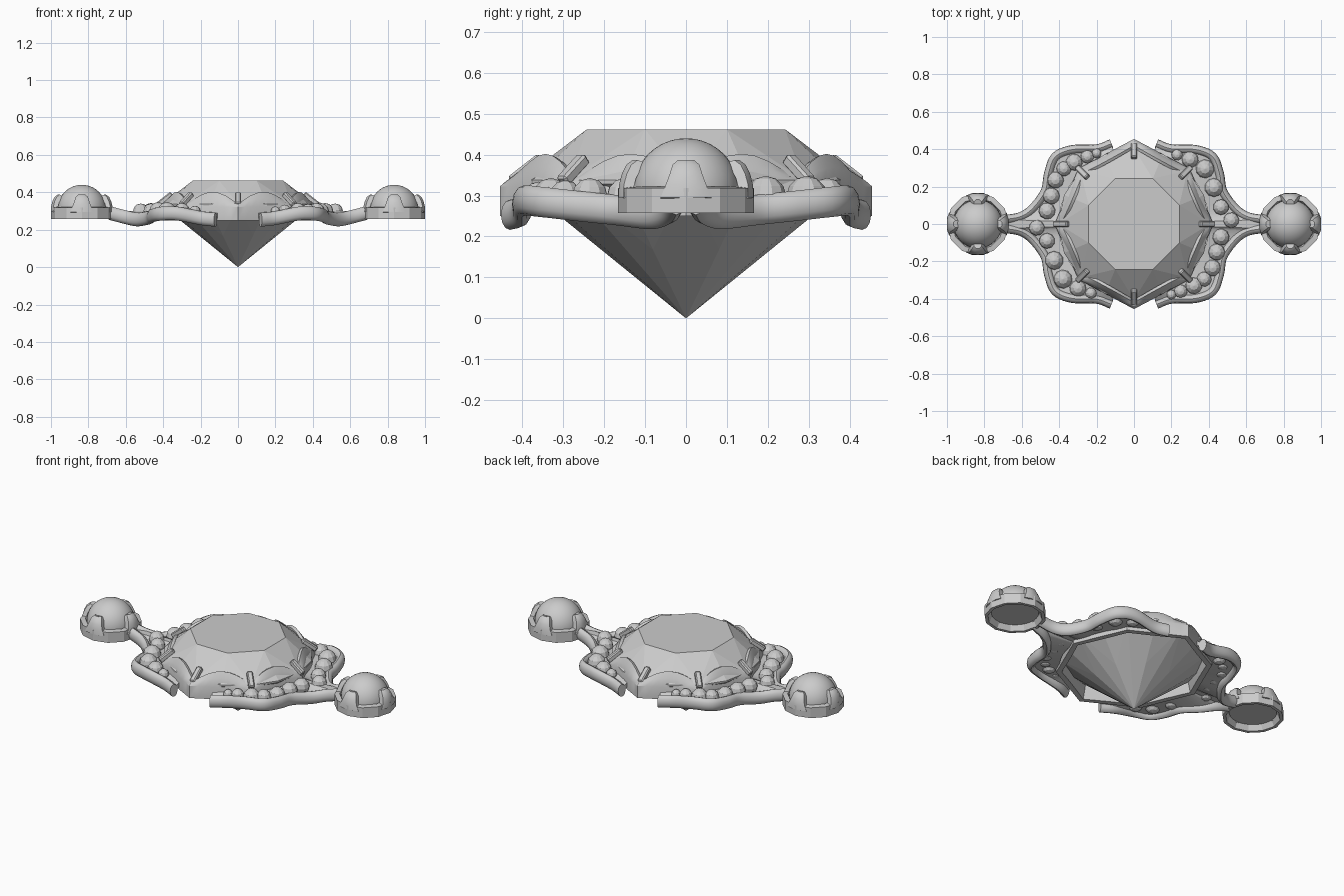
import bpy, bmesh, math
from mathutils import Vector, Matrix
from math import sin, cos, pi, radians

if "Cube" in bpy.data.objects:
    bpy.data.objects.remove(bpy.data.objects["Cube"])


def finish(name, bm, smooth=None):
    bmesh.ops.recalc_face_normals(bm, faces=bm.faces)
    me = bpy.data.meshes.new(name)
    bm.to_mesh(me)
    bm.free()
    ob = bpy.data.objects.new(name, me)
    bpy.context.collection.objects.link(ob)
    if smooth:
        bpy.context.view_layer.objects.active = ob
        ob.select_set(True)
        bpy.ops.object.shade_smooth_by_angle(angle=radians(smooth))
        ob.select_set(False)
    return ob


def loft(bm, rings, close_path=False, caps=True):
    """Skin a row of closed cross-sections."""
    vr = [[bm.verts.new(p) for p in r] for r in rings]
    n, m = len(vr), len(vr[0])
    for i in range(n if close_path else n - 1):
        a, b = vr[i], vr[(i + 1) % n]
        for j in range(m):
            k = (j + 1) % m
            bm.faces.new((a[j], a[k], b[k], b[j]))
    if caps and not close_path:
        bm.faces.new(vr[0])
        bm.faces.new(vr[-1])


def polar(r, a, z, cx=0.0):
    return Vector((cx + r * cos(a), r * sin(a), z))


def spline(pts, steps):
    """Catmull-Rom through the points."""
    p = [Vector(q) for q in pts]
    p = [2 * p[0] - p[1]] + p + [2 * p[-1] - p[-2]]
    out = []
    for i in range(1, len(p) - 2):
        a, b, c, d = p[i - 1:i + 3]
        for s in range(steps):
            t = s / steps
            out.append(0.5 * (2 * b + (c - a) * t + (2 * a - 5 * b + 4 * c - d) * t * t
                              + (3 * b - a - 3 * c + d) * t ** 3))
    return out + [p[-2]]


# centre stone: brilliant cut from the hull of its facet corners
bm = bmesh.new()
bm.verts.new((0, 0, 0))
for k in range(8):
    a, h = k * pi / 4, pi / 8
    bm.verts.new(polar(0.262, a + h, 0.462))
    bm.verts.new(polar(0.325, a, 0.395))
    bm.verts.new(polar(0.21, a + h, 0.167))
for k in range(16):
    for z in (0.328, 0.338):
        bm.verts.new(polar(0.405, k * pi / 8, z))
bmesh.ops.convex_hull(bm, input=bm.verts)
bmesh.ops.dissolve_limit(bm, angle_limit=radians(1), verts=bm.verts, edges=bm.edges)
finish("centre_stone", bm)

# octagonal bezel with an arched lip between the claws
radii = [0.425, 0.42, 0.455, 0.42] * 2
corners = [polar(r, k * pi / 4, 0) for k, r in enumerate(radii)]
bm = bmesh.new()
rings = []
for k in range(8):
    for s in range(8):
        t = s / 8
        p = corners[k].lerp(corners[(k + 1) % 8], t)
        R, a, w = p.length, math.atan2(p.y, p.x), sin(pi * t)
        prof = [(R, 0.25), (R, 0.322), (R - 0.015, 0.335 + 0.035 * w),
                (R - 0.035, 0.338 + 0.064 * w), (R - 0.05, 0.335 + 0.06 * w),
                (R - 0.045, 0.31), (R - 0.03, 0.25)]
        rings.append([polar(r, a, z) for r, z in prof])
loft(bm, rings, close_path=True)
finish("bezel", bm, 35)

# claws on the bezel corners
bm = bmesh.new()
for k in range(8):
    m = (Matrix.Rotation(k * pi / 4, 4, 'Z') @ Matrix.Translation((0.39, 0, 0.362))
         @ Matrix.Rotation(radians(38), 4, 'Y') @ Matrix.Diagonal((0.095, 0.032, 0.03, 1)))
    bmesh.ops.create_cube(bm, size=1, matrix=m)
bmesh.ops.bevel(bm, geom=bm.edges[:], offset=0.006, segments=1, affect='EDGES')
finish("bezel_claws", bm)

# wavy side rails, one per quarter
rail = spline([(0.12, 0.43, 0.253), (0.20, 0.402, 0.262), (0.33, 0.398, 0.287),
               (0.42, 0.36, 0.285), (0.457, 0.27, 0.275), (0.475, 0.175, 0.265),
               (0.54, 0.085, 0.255), (0.605, 0.04, 0.268), (0.69, 0.024, 0.29)], 5)
bm = bmesh.new()
for sx in (1, -1):
    for sy in (1, -1):
        rings = []
        for i, p in enumerate(rail):
            t = rail[min(i + 1, len(rail) - 1)] - rail[max(i - 1, 0)]
            n = Vector((t.y, -t.x, 0)).normalized()
            ring = []
            for j in range(12):
                a = j * pi / 6
                q = p + n * 0.024 * cos(a) + Vector((0, 0, 0.037 * sin(a)))
                ring.append(Vector((q.x * sx, q.y * sy, q.z)))
            rings.append(ring)
        loft(bm, rings)
finish("side_rails", bm, 40)

# floor plates between the bezel and the rails
bm = bmesh.new()
for sx in (1, -1):
    half = [Vector((p.x, p.y, p.z)) for p in rail]
    path = half + [Vector((p.x, -p.y, p.z)) for p in reversed(half)]
    rings = []
    for p in path:
        a = math.atan2(p.y, p.x)
        q = polar(0.40, a, 0.285)
        sec = [Vector((p.x, p.y, p.z + 0.012)), q + Vector((0, 0, 0.012)),
               q - Vector((0, 0, 0.015)), Vector((p.x, p.y, p.z - 0.015))]
        rings.append([Vector((v.x * sx, v.y, v.z)) for v in sec])
    loft(bm, rings)
finish("floor_plates", bm)

# small accent stones; the second side is the first turned half way round
accents = [(-0.20, 0.378, 0.026), (-0.25, 0.36, 0.036), (-0.32, 0.33, 0.045),
           (-0.375, 0.295, 0.04), (-0.42, 0.235, 0.045), (-0.442, 0.15, 0.045),
           (-0.465, 0.07, 0.045), (-0.52, -0.02, 0.042), (-0.465, -0.09, 0.042),
           (-0.427, -0.195, 0.05), (-0.38, -0.295, 0.05), (-0.30, -0.345, 0.045),
           (-0.23, -0.37, 0.03)]
bm = bmesh.new()
for s in (1, -1):
    for i, (x, y, r) in enumerate(accents):
        m = Matrix.Translation((x * s, y * s, 0.298)) @ Matrix.Rotation(i * 0.7, 4, 'Z')
        bmesh.ops.create_uvsphere(bm, u_segments=10, v_segments=6, radius=r, matrix=m)
finish("accent_stones", bm)

# end settings: domed pearl, faceted cup and four claws
for side, cx in (("left", -0.835), ("right", 0.835)):
    bm = bmesh.new()
    bmesh.ops.create_uvsphere(bm, u_segments=32, v_segments=20, radius=0.13,
                              matrix=Matrix.Translation((cx, 0, 0.31)))
    cut = bmesh.ops.bisect_plane(bm, geom=bm.verts[:] + bm.edges[:] + bm.faces[:],
                                 plane_co=(0, 0, 0.287), plane_no=(0, 0, -1), clear_outer=True)
    bmesh.ops.holes_fill(bm, edges=[e for e in bm.edges if e.is_boundary])
    finish(side + "_pearl", bm, 40)

    bm = bmesh.new()
    prof = [(0.166, 0.257), (0.166, 0.318), (0.138, 0.322), (0.128, 0.30), (0.148, 0.257)]
    loft(bm, [[polar(r, k * pi / 6, z, cx) for r, z in prof] for k in range(12)],
         close_path=True)
    finish(side + "_cup", bm)

    bm = bmesh.new()
    outer = [(0.165, 0.295, 0.062), (0.164, 0.325, 0.05), (0.157, 0.352, 0.04),
             (0.146, 0.375, 0.033), (0.130, 0.387, 0.02)]
    for k in range(4):
        rot = Matrix.Translation((cx, 0, 0)) @ Matrix.Rotation(k * pi / 2, 4, 'Z')
        loft(bm, [[rot @ Vector(v) for v in ((r - 0.012, -w, z), (r, -w * 0.5, z),
                                             (r, w * 0.5, z), (r - 0.012, w, z),
                                             (r - 0.035, w, z - 0.01), (r - 0.035, -w, z - 0.01))]
                  for r, z, w in outer])
    finish(side + "_cup_claws", bm, 40)
